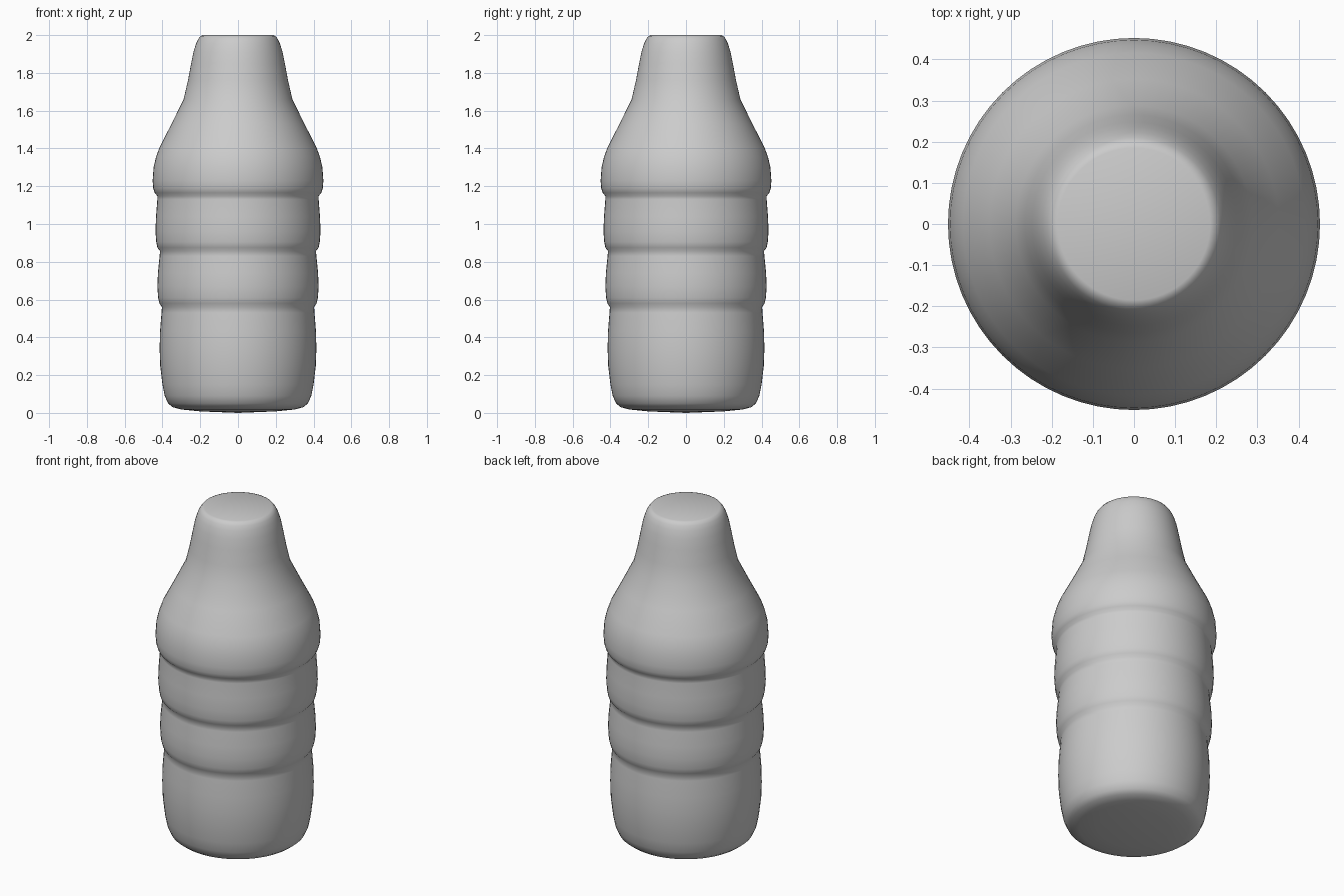
import bpy, bmesh, math

if "Cube" in bpy.data.objects:
    bpy.data.objects.remove(bpy.data.objects["Cube"])

# Bottle profile (radius, height), from base centre to top rim
profile = [
    (0.20, 0.008), (0.30, 0.018), (0.345, 0.03), (0.37, 0.05), (0.388, 0.09),
    (0.40, 0.15), (0.412, 0.25), (0.415, 0.34), (0.413, 0.43), (0.405, 0.53),
    # lower groove and ring
    (0.403, 0.56), (0.416, 0.58), (0.423, 0.61), (0.427, 0.67), (0.424, 0.74),
    # middle groove and ring
    (0.415, 0.83), (0.413, 0.857), (0.427, 0.875), (0.433, 0.905), (0.437, 0.96),
    (0.434, 1.04),
    # upper groove and shoulder
    (0.427, 1.13), (0.427, 1.148), (0.441, 1.165), (0.449, 1.19), (0.452, 1.23),
    (0.447, 1.30), (0.434, 1.355), (0.416, 1.405), (0.352, 1.53), (0.288, 1.66),
    # neck and rounded rim
    (0.265, 1.76), (0.248, 1.85), (0.236, 1.91), (0.222, 1.955), (0.21, 1.98),
    (0.198, 1.995), (0.185, 2.0),
]
SIDES = 64

bm = bmesh.new()
rings = []
for r, z in profile:
    rings.append([bm.verts.new((r * math.cos(2 * math.pi * i / SIDES),
                                r * math.sin(2 * math.pi * i / SIDES), z))
                  for i in range(SIDES)])

# Side walls
for a, b in zip(rings, rings[1:]):
    for i in range(SIDES):
        j = (i + 1) % SIDES
        bm.faces.new((a[i], a[j], b[j], b[i]))

# Flat top and slightly domed base
bm.faces.new(rings[-1])
centre = bm.verts.new((0, 0, 0))
for i in range(SIDES):
    bm.faces.new((centre, rings[0][(i + 1) % SIDES], rings[0][i]))
bmesh.ops.recalc_face_normals(bm, faces=bm.faces[:])

mesh = bpy.data.meshes.new("bottle_body")
bm.to_mesh(mesh)
bm.free()
bottle = bpy.data.objects.new("bottle_body", mesh)
bpy.context.collection.objects.link(bottle)

# Smooth shading
bpy.context.view_layer.objects.active = bottle
bottle.select_set(True)
bpy.ops.object.shade_smooth_by_angle(angle=math.radians(80))
